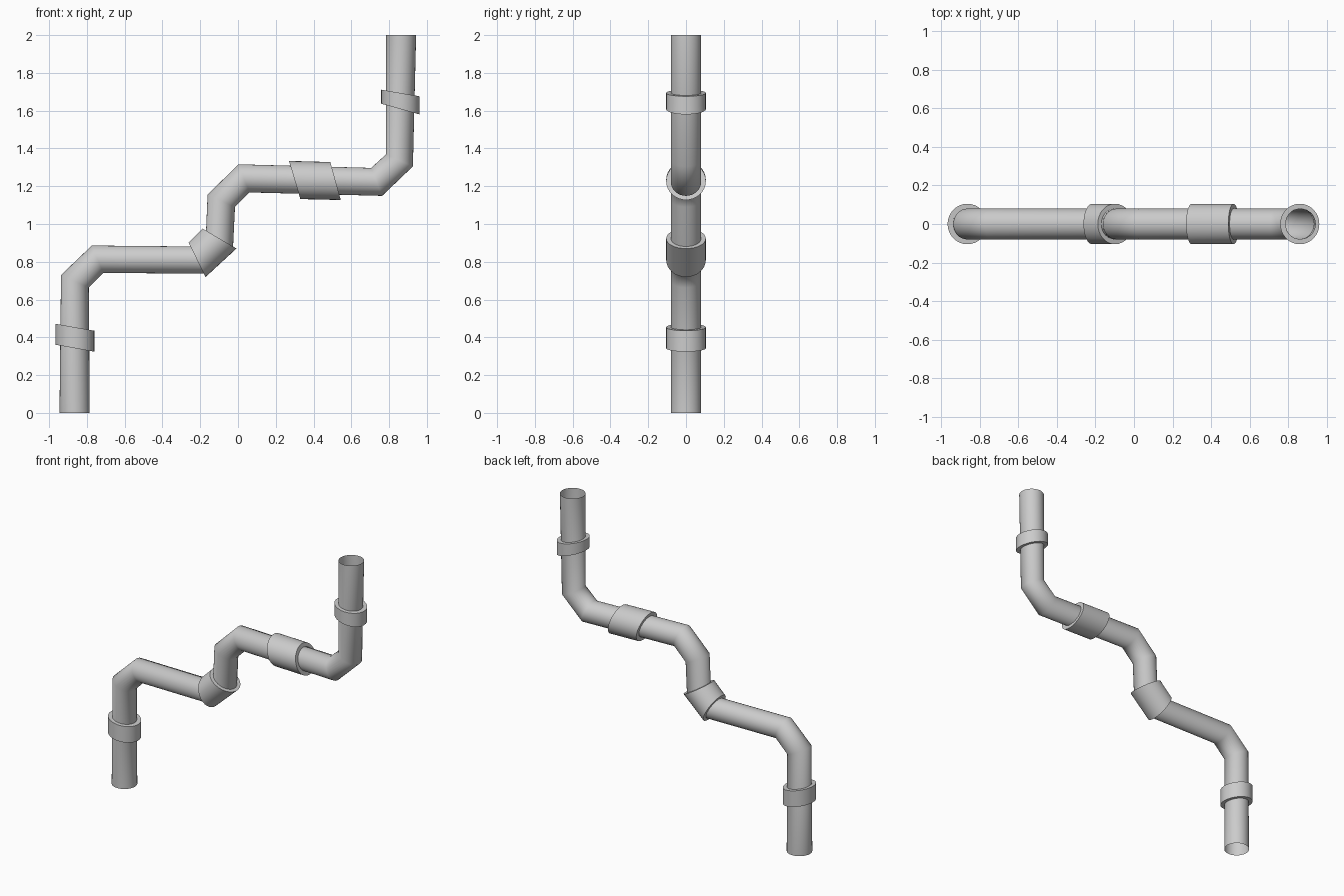
import bpy, bmesh, math
from mathutils import Vector

if "Cube" in bpy.data.objects:
    bpy.data.objects.remove(bpy.data.objects["Cube"])

SIDES = 32
PIPE_R, COLLAR_R = 0.08, 0.105


def ring(a, b, ry, scale=1.0):
    """Slanted ring from its two side points (x, z) and its half depth in y."""
    a, b = Vector((a[0], 0, a[1])), Vector((b[0], 0, b[1]))
    c, h = (a + b) / 2, (b - a) / 2 * scale
    return [c + h * math.cos(t) + Vector((0, ry * math.sin(t), 0))
            for t in (2 * math.pi * i / SIDES for i in range(SIDES))]


def loft(name, rings, closed=False):
    bm = bmesh.new()
    loops = [[bm.verts.new(p) for p in r] for r in rings]
    pairs = list(zip(loops, loops[1:]))
    if closed:
        pairs.append((loops[-1], loops[0]))
    for lo, hi in pairs:
        for i in range(SIDES):
            j = (i + 1) % SIDES
            bm.faces.new((lo[i], lo[j], hi[j], hi[i]))
    bmesh.ops.recalc_face_normals(bm, faces=bm.faces)
    me = bpy.data.meshes.new(name)
    bm.to_mesh(me)
    bm.free()
    ob = bpy.data.objects.new(name, me)
    bpy.context.collection.objects.link(ob)
    bpy.context.view_layer.objects.active = ob
    ob.select_set(True)
    bpy.ops.object.shade_smooth_by_angle(angle=math.radians(60))
    ob.select_set(False)
    return ob


# Open-ended pipe with mitred elbows, from the floor to the top
pipe = [
    ((-0.945, 0.0), (-0.785, 0.0)),
    ((-0.937, 0.73), (-0.79, 0.663)),
    ((-0.774, 0.886), (-0.713, 0.741)),
    ((-0.248, 0.881), (-0.185, 0.737)),
    ((-0.169, 0.966), (-0.026, 0.881)),
    ((-0.161, 1.156), (-0.016, 1.09)),
    ((0.003, 1.316), (0.061, 1.167)),
    ((0.705, 1.297), (0.763, 1.149)),
    ((0.784, 1.369), (0.926, 1.305)),
    ((0.784, 2.0), (0.943, 2.0)),
]
loft("pipe", [ring(a, b, PIPE_R) for a, b in pipe])

# Raised collars around the pipe, each given by its two end rings
collars = {
    "lower_collar": (((-0.967, 0.361), (-0.761, 0.324)), ((-0.967, 0.472), (-0.761, 0.435))),
    "elbow_collar": (((-0.262, 0.902), (-0.172, 0.719)), ((-0.188, 0.976), (-0.008, 0.870))),
    "middle_collar": (((0.27, 1.334), (0.33, 1.132)), ((0.489, 1.328), (0.544, 1.127))),
    "upper_collar": (((0.758, 1.637), (0.961, 1.58)), ((0.758, 1.711), (0.961, 1.676))),
}
for name, (start, end) in collars.items():
    loft(name, [ring(*start, PIPE_R * 0.97, 0.72), ring(*start, COLLAR_R),
                ring(*end, COLLAR_R), ring(*end, PIPE_R * 0.97, 0.72)])
